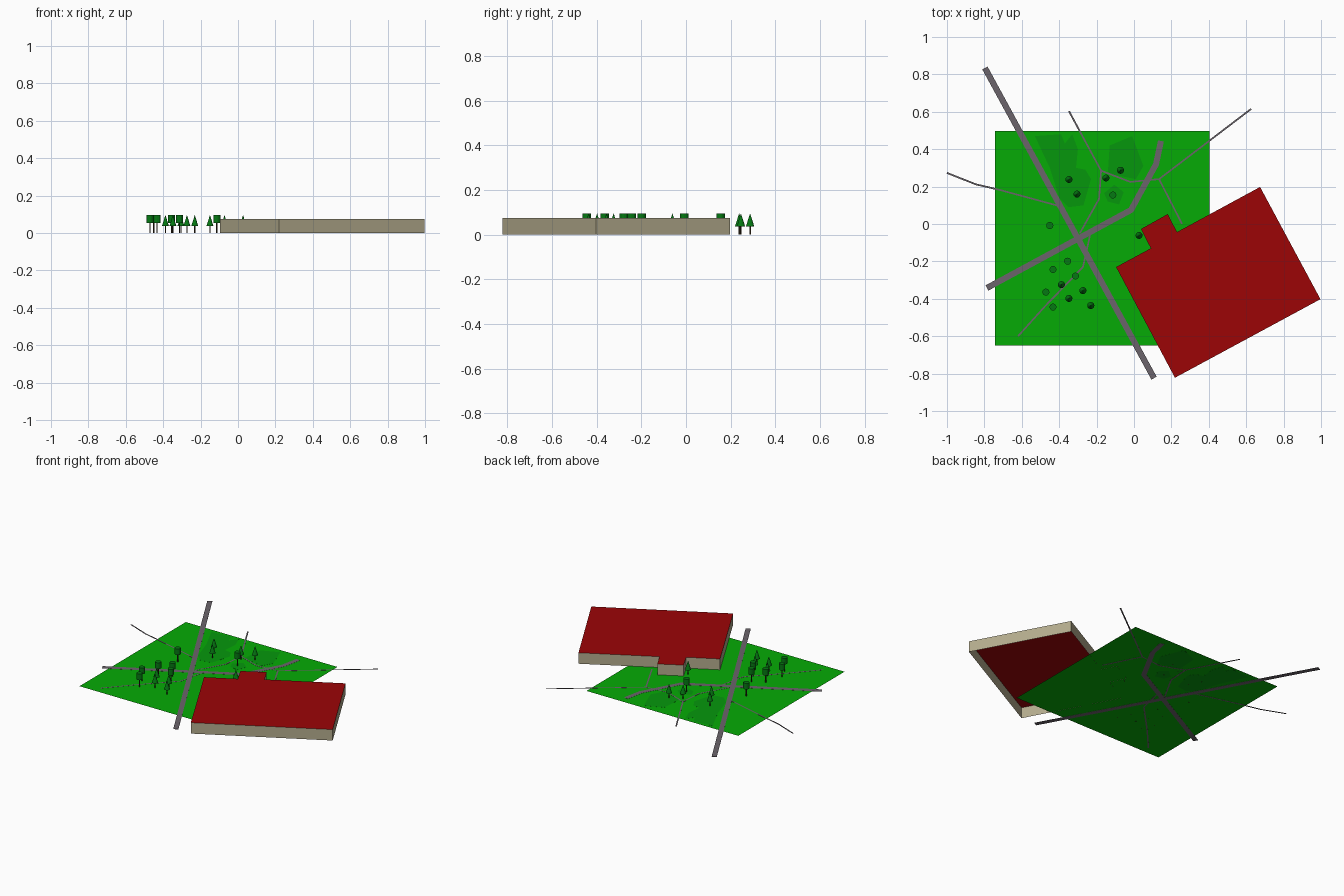
import bpy, bmesh, math
from mathutils import Vector

if "Cube" in bpy.data.objects:
    bpy.data.objects.remove(bpy.data.objects["Cube"])


def material(name, rgb):
    # sRGB 0-255 to linear
    m = bpy.data.materials.new(name)
    m.diffuse_color = tuple((c / 255) ** 2.2 for c in rgb) + (1,)
    m.use_nodes = True
    m.node_tree.nodes["Principled BSDF"].inputs["Base Color"].default_value = m.diffuse_color
    return m


GRASS = material("grass", (14, 170, 14))
FIELD = material("field", (14, 150, 20))
ROAD = material("asphalt", (106, 100, 106))
ROOF = material("roof_red", (155, 13, 15))
WALL = material("wall_beige", (178, 170, 140))
LEAF = material("leaf", (13, 120, 25))
BARK = material("bark", (55, 45, 30))


def finish(bm, name, mats):
    me = bpy.data.meshes.new(name)
    bm.to_mesh(me)
    bm.free()
    ob = bpy.data.objects.new(name, me)
    bpy.context.collection.objects.link(ob)
    for m in mats:
        me.materials.append(m)
    return ob


def flat(name, pts, z, mat):
    bm = bmesh.new()
    f = bm.faces.new([bm.verts.new((x, y, z)) for x, y in pts])
    f.normal_update()
    if f.normal.z < 0:
        f.normal_flip()
    return finish(bm, name, [mat])


def thin(ob, t):
    # thin sheet reaching through the lawn so it shows on both sides
    s = ob.modifiers.new("thickness", 'SOLIDIFY')
    s.thickness = t
    s.offset = 0


def ribbon(name, pts, width):
    pts = [Vector(p) for p in pts]
    bm = bmesh.new()
    rows = []
    for i, p in enumerate(pts):
        a = (p - pts[i - 1]).normalized() if i else (pts[1] - p).normalized()
        b = (pts[i + 1] - p).normalized() if i < len(pts) - 1 else a
        t = (a + b).normalized()
        n = Vector((-t.y, t.x)) * (width / 2 / max(t.dot(a), 0.5))
        rows.append([bm.verts.new((*(p + n * s), 0.0006)) for s in (1, -1)])
    for (l0, r0), (l1, r1) in zip(rows, rows[1:]):
        bm.faces.new((r0, r1, l1, l0))
    thin(finish(bm, name, [ROAD]), 0.0012)


# Lawn
flat("lawn", [(-0.743, -0.65), (0.404, -0.65), (0.404, 0.497), (-0.743, 0.497)], 0.0006, GRASS)

# Darker planted fields
fields = [
    [(-0.53, 0.47), (-0.39, 0.48), (-0.37, 0.43), (-0.33, 0.48), (-0.30, 0.40), (-0.31, 0.30),
     (-0.26, 0.29), (-0.23, 0.24), (-0.27, 0.10), (-0.35, 0.09), (-0.40, 0.14), (-0.45, 0.30)],
    [(-0.13, 0.42), (-0.01, 0.47), (0.05, 0.31), (0.01, 0.24), (-0.14, 0.27)],
    [(-0.16, 0.165), (-0.105, 0.21), (-0.055, 0.17), (-0.08, 0.105), (-0.14, 0.12)],
]
for i, pts in enumerate(fields):
    thin(flat(f"field_{i + 1}", pts, 0.0006, FIELD), 0.0006)

# Wide roads and narrow footpaths
ribbon("main_road", [(-0.797, 0.834), (0.107, -0.824)], 0.032)
ribbon("cross_road", [(-0.786, -0.342), (-0.016, 0.075), (0.118, 0.32), (0.144, 0.444)], 0.032)
paths = [
    [(-1, 0.273), (-0.845, 0.212), (-0.717, 0.182), (-0.40, 0.096)],
    [(-0.348, 0.604), (-0.176, 0.285), (-0.187, 0.134), (-0.29, -0.05)],
    [(0.626, 0.615), (0.134, 0.24), (-0.02, 0.225), (-0.176, 0.285)],
    [(0.134, 0.24), (0.257, 0.0)],
    [(-0.235, -0.06), (-0.273, -0.23), (-0.476, -0.44), (-0.62, -0.6)],
]
for i, pts in enumerate(paths):
    ribbon(f"footpath_{i + 1}", pts, 0.009)

# Hall: flat red roof on open-bottomed walls
outline = [(-0.096, -0.23), (0.09, -0.13), (0.037, -0.027), (0.18, 0.053),
           (0.23, -0.043), (0.674, 0.198), (0.997, -0.402), (0.219, -0.822)]
H = 0.075
flat("hall_roof", outline, H, ROOF)
bm = bmesh.new()
low = [bm.verts.new((x, y, 0)) for x, y in outline]
top = [bm.verts.new((x, y, H)) for x, y in outline]
for i in range(len(outline)):
    j = (i + 1) % len(outline)
    bm.faces.new((low[i], top[i], top[j], low[j]))
finish(bm, "hall_walls", [WALL])


def tree(name, x, y, crown_low, tip_radius):
    bm = bmesh.new()
    for r1, r2, z0, z1, mi in ((0.0035, 0.0035, 0, crown_low + 0.002, 0),
                               (0.019, tip_radius, crown_low, 0.096, 1)):
        before = set(bm.faces)
        vs = bmesh.ops.create_cone(bm, cap_ends=True, segments=12, radius1=r1,
                                   radius2=r2, depth=z1 - z0)["verts"]
        bmesh.ops.translate(bm, verts=vs, vec=(x, y, (z0 + z1) / 2))
        for f in set(bm.faces) - before:
            f.material_index = mi
    finish(bm, name, [BARK, LEAF])


# Conifers with pointed crowns
for i, (x, y) in enumerate([(-0.348, 0.238), (-0.15, 0.246), (-0.072, 0.287), (-0.305, 0.16),
                            (0.027, -0.061), (-0.388, -0.324), (-0.348, -0.398),
                            (-0.273, -0.356), (-0.231, -0.436)]):
    tree(f"conifer_{i + 1}", x, y, 0.036, 0)

# Clipped trees with drum-shaped crowns
for i, (x, y) in enumerate([(-0.113, 0.155), (-0.45, -0.008), (-0.433, -0.243), (-0.355, -0.199),
                            (-0.313, -0.278), (-0.471, -0.364), (-0.433, -0.444)]):
    tree(f"drum_tree_{i + 1}", x, y, 0.054, 0.019)
